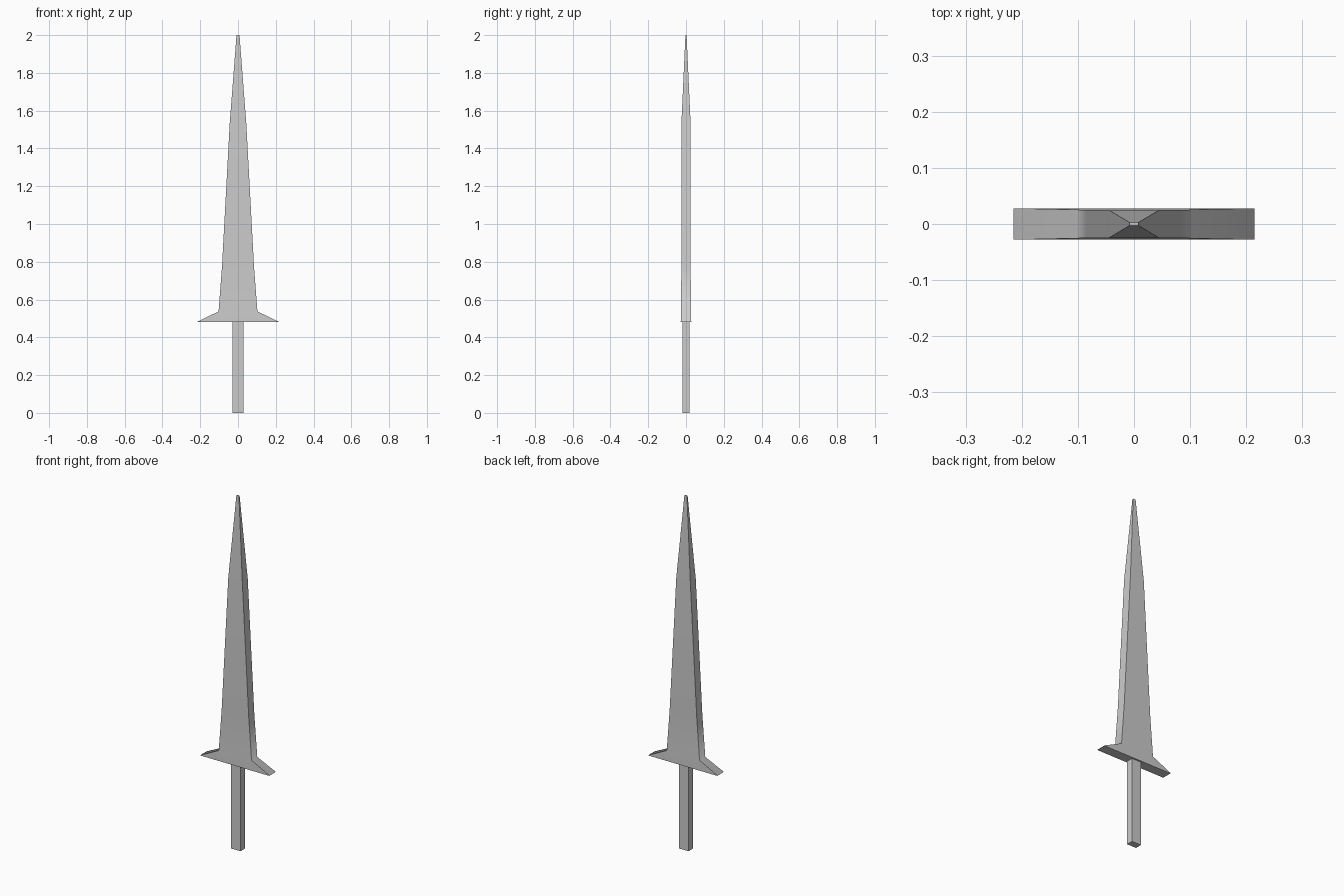
import bpy, bmesh, math

if "Cube" in bpy.data.objects:
    bpy.data.objects.remove(bpy.data.objects["Cube"])


def rect_loft(name, sections):
    """Loft rectangles given as (z, half width in x, half depth in y)."""
    bm = bmesh.new()
    rings = [[bm.verts.new((sx * w, sy * d, z))
              for sx, sy in ((-1, -1), (1, -1), (1, 1), (-1, 1))]
             for z, w, d in sections]
    bm.faces.new(rings[0][::-1])
    bm.faces.new(rings[-1])
    for a, b in zip(rings, rings[1:]):
        for i in range(4):
            j = (i + 1) % 4
            bm.faces.new((a[i], a[j], b[j], b[i]))
    mesh = bpy.data.meshes.new(name)
    bm.to_mesh(mesh)
    bm.free()
    obj = bpy.data.objects.new(name, mesh)
    bpy.context.collection.objects.link(obj)
    bpy.ops.object.select_all(action='DESELECT')
    obj.select_set(True)
    bpy.context.view_layer.objects.active = obj
    bpy.ops.object.shade_smooth_by_angle(angle=math.radians(65))
    return obj


# Square grip
rect_loft("grip", [(0.0, 0.029, 0.019), (0.481, 0.029, 0.019)])

# Flared guard running up into the tapered blade
rect_loft("blade_and_guard", [
    (0.48, 0.215, 0.028),
    (0.483, 0.215, 0.028),
    (0.537, 0.103, 0.0255),
    (0.77, 0.085, 0.025),
    (1.53, 0.044, 0.0245),
    (2.0, 0.008, 0.003),
])
